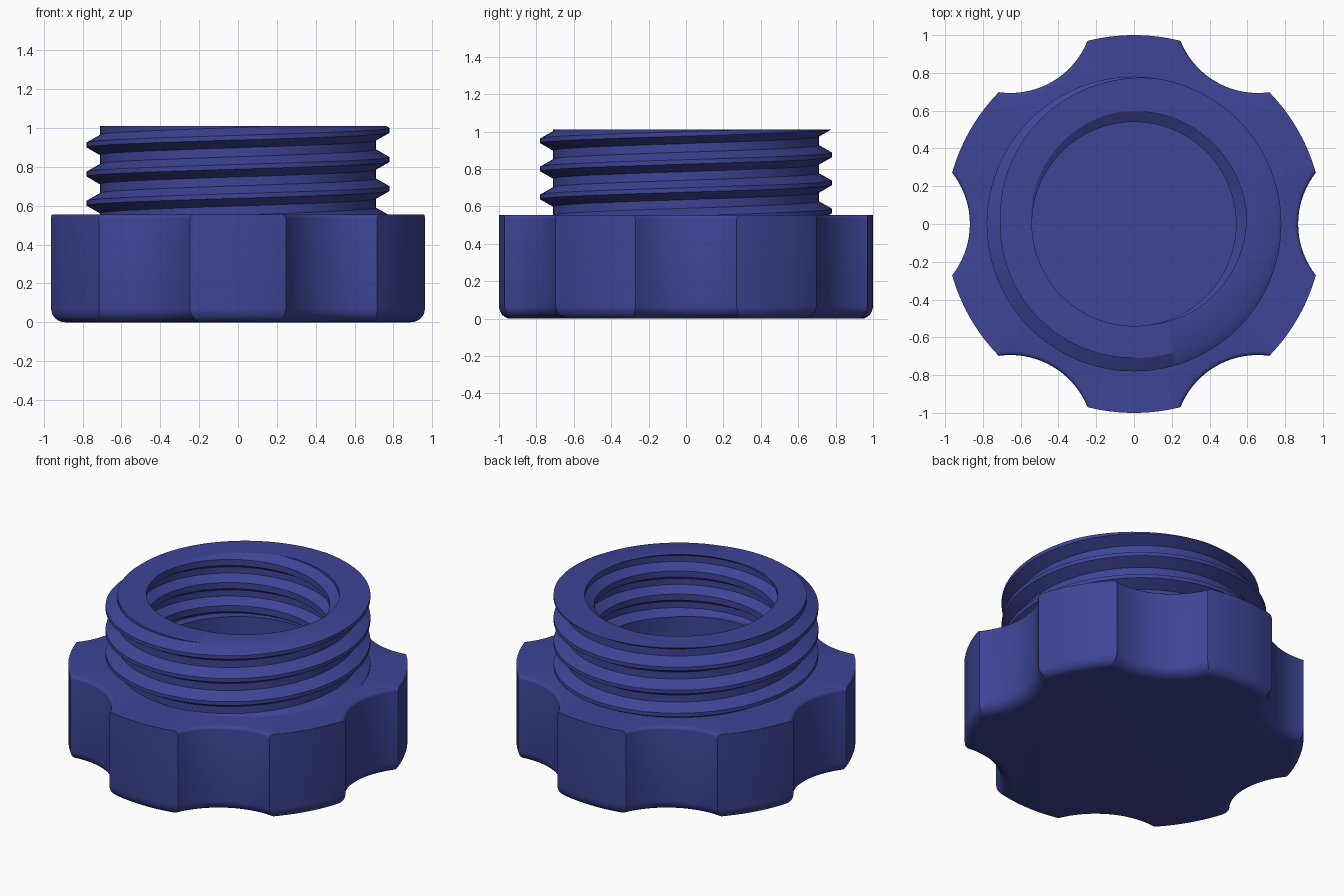
import bpy, bmesh, math
from math import sin, cos, pi

if "Cube" in bpy.data.objects:
    bpy.data.objects.remove(bpy.data.objects["Cube"])

TOP, SHOULDER, FLOOR = 1.01, 0.555, 0.18
PITCH, SEG = 0.15, 96

mat = bpy.data.materials.new("blue_plastic")
mat.diffuse_color = (0.048, 0.058, 0.305, 1)
mat.use_nodes = True
mat.node_tree.nodes["Principled BSDF"].inputs["Base Color"].default_value = mat.diffuse_color


def finish(name, bm):
    bmesh.ops.remove_doubles(bm, verts=bm.verts, dist=1e-4)
    bmesh.ops.recalc_face_normals(bm, faces=bm.faces)
    me = bpy.data.meshes.new(name)
    bm.to_mesh(me)
    bm.free()
    ob = bpy.data.objects.new(name, me)
    bpy.context.collection.objects.link(ob)
    me.materials.append(mat)
    bpy.ops.object.select_all(action='DESELECT')
    ob.select_set(True)
    bpy.context.view_layer.objects.active = ob
    bpy.ops.object.shade_smooth_by_angle(angle=math.radians(30))


def skin(bm, rings, closed):
    n = len(rings[0])
    for a, b in zip(rings, rings[1:]):
        for i in range(n if closed else n - 1):
            j = (i + 1) % n
            bm.faces.new((a[i], a[j], b[j], b[i]))


# Grip: disc outline with six scallops, stacked in layers with rounded rims
def outline(R, r, c=1.309, n=18):
    a = math.acos((R * R + c * c - r * r) / (2 * R * c))
    b = math.atan2(R * sin(a), c - R * cos(a))
    pts = []
    for k in range(6):
        t = k * pi / 3
        seg = [(c - r * cos(s), r * sin(s))
               for s in (b * (2 * i / n - 1) for i in range(n + 1))]
        seg += [(R * cos(s), R * sin(s))
                for s in (a + (pi / 3 - 2 * a) * i / n for i in range(1, n))]
        pts += [(x * cos(t) - y * sin(t), x * sin(t) + y * cos(t)) for x, y in seg]
    return pts


layers = []
for i in range(7):
    t = i / 6 * pi / 2
    layers.append((0.07 * (1 - cos(t)), 1 - 0.06 * (1 - sin(t)), 0.44 + 0.08 * (1 - sin(t))))
for i in range(5):
    t = i / 4 * pi / 2
    layers.append((SHOULDER - 0.02 + 0.02 * sin(t), 1, 0.44 + 0.02 * (1 - cos(t))))

bm = bmesh.new()
rings = [[bm.verts.new((x, y, z)) for x, y in outline(R, r)] for z, R, r in layers]
# inner edge of the shoulder, hidden inside the neck wall
inner = []
for v in rings[-1]:
    s = 0.65 / math.hypot(v.co.x, v.co.y)
    inner.append(bm.verts.new((v.co.x * s, v.co.y * s, SHOULDER)))
rings.append(inner)
skin(bm, rings, True)
bm.faces.new(rings[0][::-1])
finish("scalloped_grip", bm)


# Neck: helical outer and inner thread, plain bore and floor
def thread_column(th, z0, z1, minor, amp, crest, base):
    """Section points (radius, z) of a helical thread, clipped to z0..z1."""
    zc = 0.838 + PITCH * th / (2 * pi)

    def radius(z):
        p = (z - zc) / PITCH
        d = abs(p - round(p)) * PITCH
        return minor + amp * min(1, max(0, (base - d) / (base - crest)))

    zs = [z0]
    for k in range(-5, 4):
        zs += [zc + k * PITCH + o for o in (-base, -crest, crest, base)]
    zs.append(z1)
    zs = [min(z1, max(z0, z)) for z in zs]
    return [(radius(z), z) for z in zs]


bm = bmesh.new()
columns = []
for i in range(SEG + 1):
    th = 2 * pi * i / SEG
    sec = thread_column(th, 0.5, TOP, 0.71, 0.07, 0.012, 0.052)
    sec += thread_column(th, 0.615, TOP, 0.54, 0.057, 0.02, 0.055)[::-1]
    sec += [(0.54, 0.615), (0.54, FLOOR), (0, FLOOR)]
    columns.append([bm.verts.new((r * cos(th), r * sin(th), z)) for r, z in sec])
skin(bm, columns, False)
bmesh.ops.dissolve_degenerate(bm, dist=1e-5, edges=bm.edges)
finish("threaded_neck", bm)
